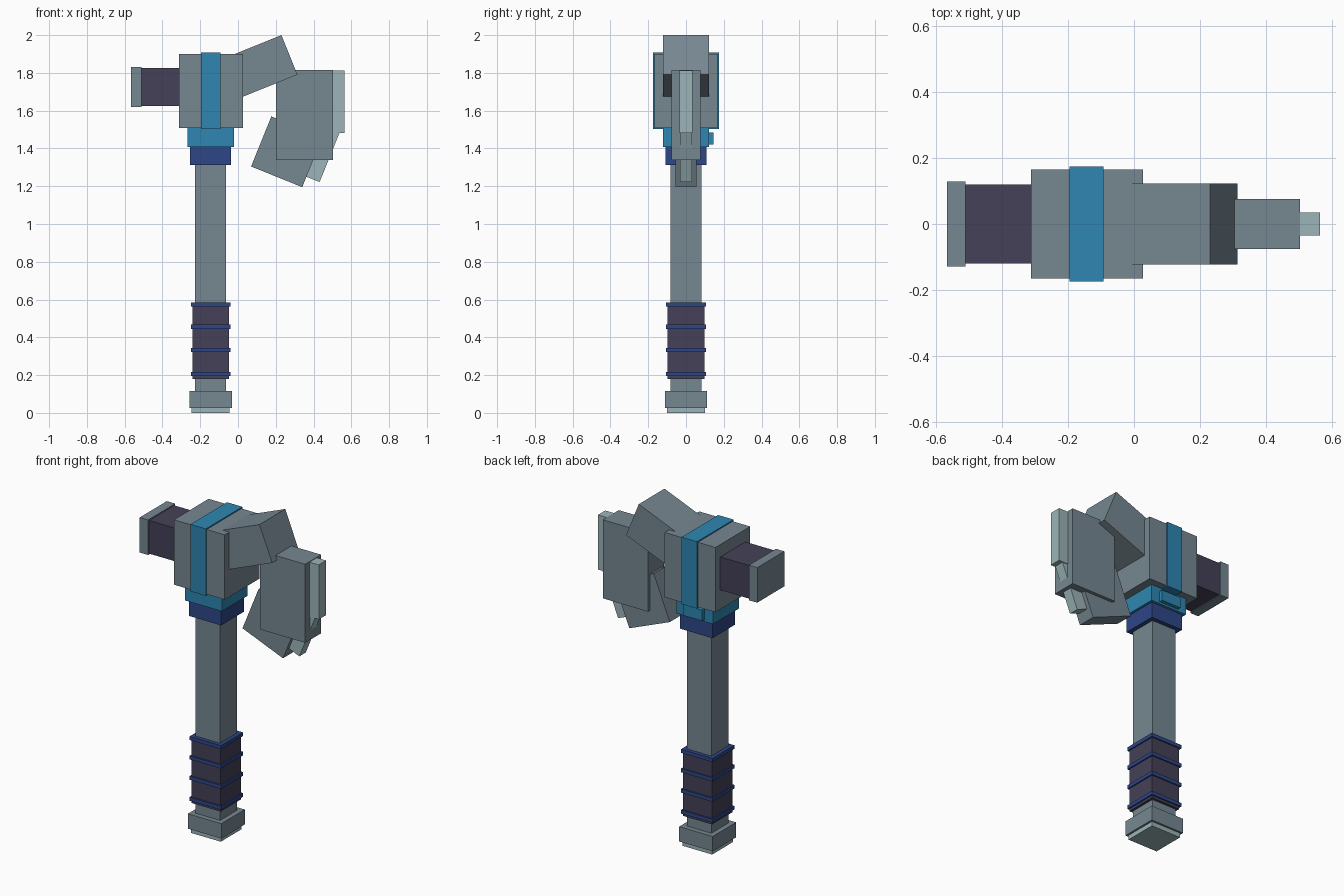
import bpy, bmesh, math
from mathutils import Matrix, Vector

cube = bpy.data.objects.get("Cube")
if cube:
    bpy.data.objects.remove(cube, do_unlink=True)


def material(name, rgb):
    """Flat material from 0-255 display colour."""
    lin = [((c / 255 + 0.055) / 1.055) ** 2.4 for c in rgb] + [1.0]
    m = bpy.data.materials.new(name)
    m.use_nodes = True
    m.diffuse_color = lin
    bsdf = m.node_tree.nodes["Principled BSDF"]
    bsdf.inputs["Base Color"].default_value = lin
    bsdf.inputs["Roughness"].default_value = 0.8
    return m


STEEL = material("steel grey", (118, 135, 145))
PALE = material("pale steel", (156, 180, 183))
BLUE = material("bright blue", (46, 134, 178))
NAVY = material("navy blue", (45, 70, 136))
PLUM = material("dark plum", (68, 65, 87))


def box(name, mat, x, y, z, tilt=0.0, pivot=(0, 0)):
    """Box from x, y, z ranges, tilted in the xz plane about the origin, then moved to pivot."""
    size = [b - a for a, b in (x, y, z)]
    mid = [(a + b) / 2 for a, b in (x, y, z)]
    bm = bmesh.new()
    bmesh.ops.create_cube(bm, size=1)
    bm.transform(Matrix.Translation(Vector((pivot[0], 0, pivot[1])))
                 @ Matrix.Rotation(-math.radians(tilt), 4, 'Y')
                 @ Matrix.Translation(mid) @ Matrix.Diagonal((*size, 1)))
    me = bpy.data.meshes.new(name)
    bm.to_mesh(me)
    bm.free()
    me.materials.append(mat)
    ob = bpy.data.objects.new(name, me)
    bpy.context.collection.objects.link(ob)
    return ob


def sym(h):
    return (-h, h)


AXIS = -0.145  # x of the handle's centre line


def shaft_box(name, mat, half, z):
    return box(name, mat, (AXIS - half, AXIS + half), sym(half), z)


# Handle, pommel and grip
shaft_box("handle", STEEL, 0.082, (0.10, 1.36))
shaft_box("pommel", STEEL, 0.112, (0.027, 0.117))
shaft_box("pommel_base", PALE, 0.10, (0.0, 0.04))
shaft_box("grip", PLUM, 0.097, (0.18, 0.575))
for i, z in enumerate((0.206, 0.333, 0.456, 0.573)):
    shaft_box(f"grip_ring_{i + 1}", NAVY, 0.105, (z - 0.011, z + 0.011))

# Collars under the head, with a small catch on the back
shaft_box("lower_collar", NAVY, 0.108, (1.313, 1.41))
shaft_box("upper_collar", BLUE, 0.123, (1.408, 1.515))
box("collar_catch", BLUE, (-0.21, -0.08), (0.10, 0.145), (1.42, 1.485))

# Head with its band
box("head", STEEL, (-0.313, 0.027), sym(0.166), (1.508, 1.9))
box("head_band", BLUE, (-0.196, -0.093), sym(0.175), (1.502, 1.907))

# Striking end
box("striker_neck", PLUM, (-0.52, -0.30), sym(0.12), (1.625, 1.825))
box("striker_cap", STEEL, (-0.567, -0.511), sym(0.129), (1.62, 1.832))

# Rising arm, placed by its upper outer corner
box("arm", STEEL, (-0.32, 0), sym(0.123), (-0.226, 0), tilt=22, pivot=(0.23, 2.0))

# Upper blade and its cutting edge
box("blade", STEEL, (0.202, 0.503), sym(0.076), (1.34, 1.815))
box("blade_edge", PALE, (0.45, 0.565), sym(0.035), (1.482, 1.812))

# Lower blade and its cutting edge, tilted inwards and placed by their lower outer corners
box("lower_blade", STEEL, (-0.292, 0), sym(0.056), (0, 0.286), tilt=-22, pivot=(0.34, 1.195))
box("lower_blade_edge", PALE, (-0.12, 0), sym(0.031), (0, 0.286), tilt=-22, pivot=(0.432, 1.222))
